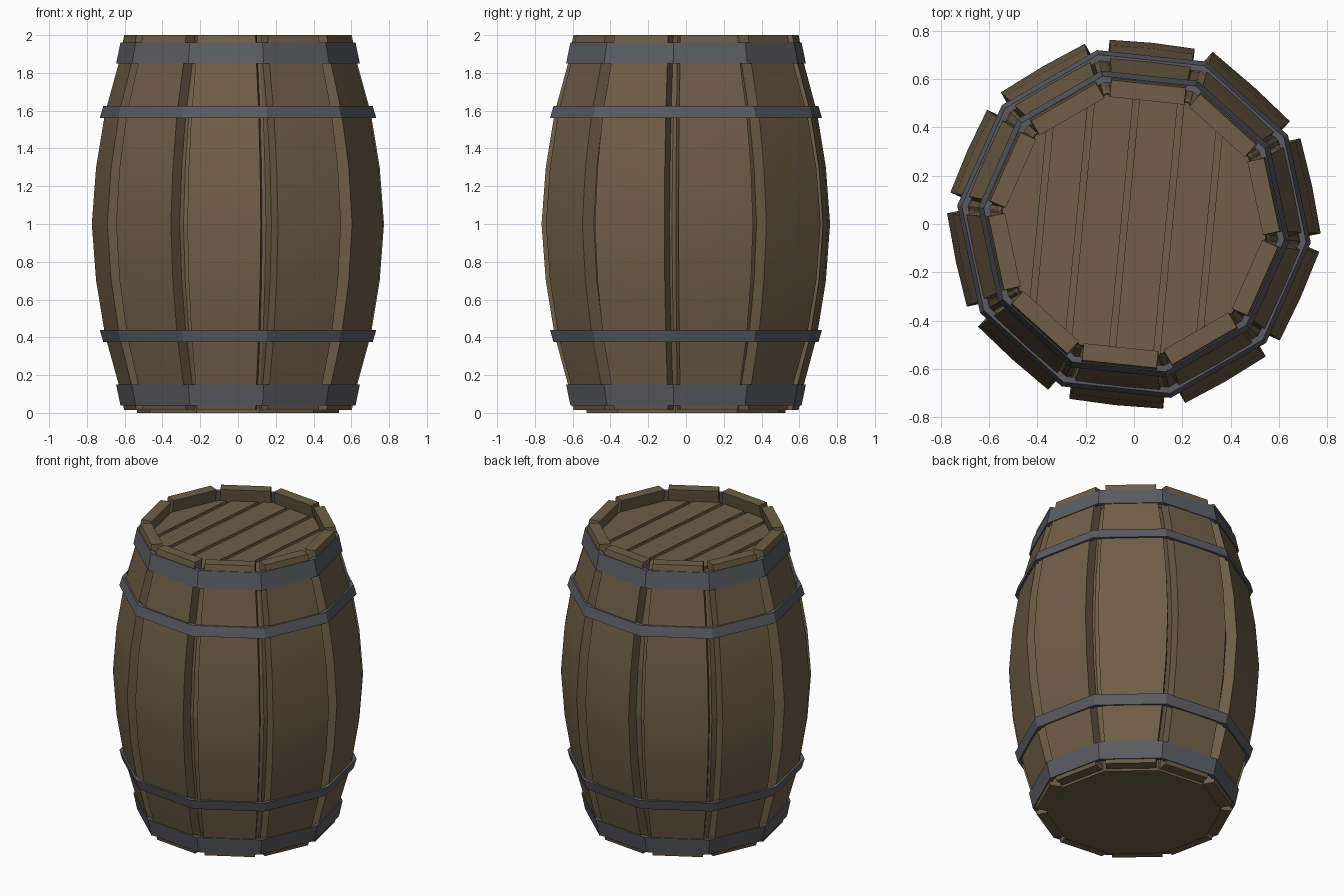
import bpy, bmesh
from math import cos, sin, radians, pi
from mathutils import Vector

if "Cube" in bpy.data.objects:
    bpy.data.objects.remove(bpy.data.objects["Cube"])

SIDES = 10
CORNER = radians(-6)              # direction of the first decagon corner
STEP = 2 * pi / SIDES
C18 = cos(STEP / 2)
THICK = 0.07


def material(name, rgb):
    m = bpy.data.materials.new(name)
    m.diffuse_color = (*rgb, 1)
    m.use_nodes = True
    m.node_tree.nodes["Principled BSDF"].inputs["Base Color"].default_value = m.diffuse_color
    return m


WOOD = material("oak_wood", (0.16, 0.112, 0.062))
IRON = material("dark_iron", (0.105, 0.107, 0.125))


def finish(name, bm, mat, smooth=None):
    bmesh.ops.recalc_face_normals(bm, faces=bm.faces[:])
    mesh = bpy.data.meshes.new(name)
    bm.to_mesh(mesh)
    bm.free()
    mesh.materials.append(mat)
    ob = bpy.data.objects.new(name, mesh)
    bpy.context.collection.objects.link(ob)
    if smooth:
        bpy.ops.object.select_all(action='DESELECT')
        ob.select_set(True)
        bpy.context.view_layer.objects.active = ob
        bpy.ops.object.shade_smooth_by_angle(angle=radians(smooth))
    return ob


def loft(bm, rings, caps=True, closed=False):
    """Bridge rings of equal point count."""
    vr = [[bm.verts.new(p) for p in r] for r in rings]
    n = len(vr[0])
    pairs = list(zip(vr, vr[1:])) + ([(vr[-1], vr[0])] if closed else [])
    for a, b in pairs:
        for i in range(n):
            j = (i + 1) % n
            bm.faces.new((a[i], a[j], b[j], b[i]))
    if caps and not closed:
        bm.faces.new(vr[0])
        bm.faces.new(vr[-1])


def decagon(apothem, z):
    r = apothem / C18
    return [(r * cos(CORNER + i * STEP), r * sin(CORNER + i * STEP), z) for i in range(SIDES)]


# Outer stave profile: (height, distance from axis)
lower = [(0.015, 0.583), (0.15, 0.611), (0.41, 0.680), (0.70, 0.726)]
profile = lower + [(1.0, 0.748)] + [(2 - z, a) for z, a in reversed(lower)]
profile[-1] = (2.0, 0.583)

# Staves: uneven half widths (right, left) at the belly
widths = [(.199, .204), (.195, .235), (.174, .180), (.197, .205), (.184, .190),
          (.204, .191), (.195, .195), (.191, .200), (.187, .198), (.195, .207)]
for k, (wr, wl) in enumerate(widths):
    ang = CORNER + STEP * (k + 0.5)
    out = Vector((cos(ang), sin(ang), 0))
    tan = Vector((-sin(ang), cos(ang), 0))
    rings = []
    for z, a in profile:
        t = (a - 0.583) / (0.748 - 0.583)
        r, l = 0.155 + t * (wr - 0.155), 0.155 + t * (wl - 0.155)
        section = [(a, -r), (a + 0.006 * t, 0), (a, l), (a - THICK, l), (a - THICK, -r)]
        rings.append([out * d + tan * s + Vector((0, 0, z)) for d, s in section])
    bm = bmesh.new()
    loft(bm, rings)
    finish(f"stave_{k + 1}", bm, WOOD, 25)

# Inner lining closing the gaps between staves
bm = bmesh.new()
loft(bm, [decagon(a - THICK - 0.003, min(z, 1.89)) for z, a in profile], caps=False)
finish("inner_lining", bm, WOOD)

# Hoops: (name, edge nearest barrel end, edge nearest belly, outer apothems)
hoops = [("end_hoop", 0.04, 0.15, 0.595, 0.617), ("belly_hoop", 0.375, 0.44, 0.682, 0.700)]
for name, z0, z1, a0, a1 in hoops:
    for side in ("lower", "upper"):
        def flip(z):
            return z if side == "lower" else 2 - z
        bm = bmesh.new()
        loft(bm, [decagon(a0, flip(z0)), decagon(a1, flip(z1)),
                  decagon(a1 - 0.025, flip(z1)), decagon(a0 - 0.025, flip(z0))], closed=True)
        finish(f"{side}_{name}", bm, IRON)

# Bottom disc and the panel under the lid planks
for name, z0, z1, a in (("bottom_disc", 0.0, 0.04, 0.512), ("lid_panel", 1.87, 1.895, 0.528)):
    bm = bmesh.new()
    loft(bm, [decagon(a, z0), decagon(a, z1)])
    finish(name, bm, WOOD)

# Lid planks: decagon slices separated by narrow tilted gaps
n = Vector((cos(radians(-5.5)), sin(radians(-5.5)), 0))
cuts = [-0.7, -0.385, -0.225, -0.04, 0.145, 0.315, 0.7]
for i, (lo, hi) in enumerate(zip(cuts, cuts[1:])):
    bm = bmesh.new()
    loft(bm, [decagon(0.526, 1.89), decagon(0.522, 1.92)])
    for d, direction in ((lo + 0.013, -n), (hi - 0.013, n)):
        geom = bm.verts[:] + bm.edges[:] + bm.faces[:]
        cut = bmesh.ops.bisect_plane(bm, geom=geom, plane_co=n * d, plane_no=direction,
                                     clear_outer=True)
        edges = [e for e in cut["geom_cut"] if isinstance(e, bmesh.types.BMEdge)]
        if edges:
            bmesh.ops.holes_fill(bm, edges=edges, sides=0)
    finish(f"lid_plank_{i + 1}", bm, WOOD)
